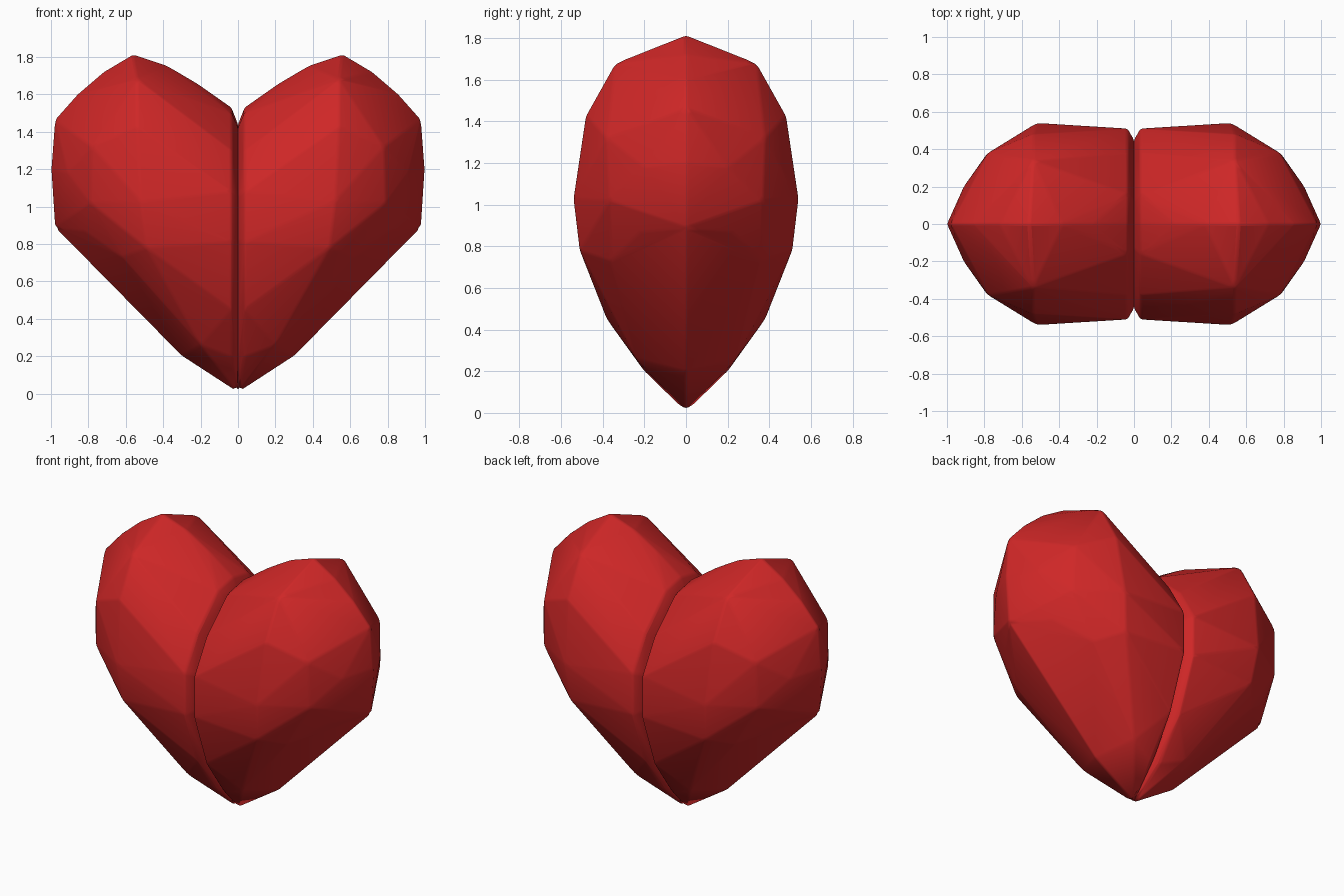
import bpy, bmesh

if "Cube" in bpy.data.objects:
    bpy.data.objects.remove(bpy.data.objects["Cube"])

red = bpy.data.materials.new("heart red")
red.diffuse_color = (0.62, 0.02, 0.02, 1)
red.use_nodes = True
red.node_tree.nodes["Principled BSDF"].inputs["Base Color"].default_value = red.diffuse_color

# Lip of the centre groove (y, z), with the groove floor set in from it
lip = [(0, 1.53), (0.16, 1.5), (0.38, 1.3), (0.51, 1.08), (0.51, 0.81), (0.38, 0.45), (0.2, 0.2)]
floor = [(0, 1.44), (0.13, 1.42), (0.32, 1.25), (0.45, 1.06), (0.45, 0.82), (0.33, 0.47), (0.17, 0.2)]

# Outer corners of a quarter of the heart
outer = [
    (0.56, 0, 1.815), (0.38, 0, 1.755), (0.22, 0, 1.66),             # top ridge
    (0.72, 0, 1.72), (0.86, 0, 1.6),
    (0.98, 0, 1.465), (1.0, 0, 1.2), (0.98, 0, 0.89),                # side ridge
    (0.3, 0, 0.2), (0, 0, 0.005),                                    # bottom ridge
    (0.54, 0.34, 1.68), (0.54, 0.48, 1.43), (0.52, 0.54, 1.03),      # lobe facets
    (0.49, 0.51, 0.78), (0.78, 0.38, 1.32), (0.79, 0.37, 1.02),
    (0.91, 0.2, 1.18), (0.82, 0.22, 0.87), (0.62, 0.36, 0.73),       # cheek facets
    (0.38, 0.38, 0.55), (0.2, 0.24, 0.26),                           # lower facets
]


def half_heart(name, side):
    points = outer + [(0.035, y, z) for y, z in lip] + [(0, y, z) for y, z in floor]
    bm = bmesh.new()
    for x, y, z in points:
        for s in ((1, -1) if y else (1,)):
            bm.verts.new((x * side, y * s, z))
    # Facets stretched over the corners
    hull = bmesh.ops.convex_hull(bm, input=bm.verts[:])
    loose = {g for g in hull["geom_interior"] + hull["geom_unused"]
             if isinstance(g, bmesh.types.BMVert)}
    bmesh.ops.delete(bm, geom=list(loose), context='VERTS')
    bmesh.ops.dissolve_limit(bm, angle_limit=0.03, verts=bm.verts[:], edges=bm.edges[:])
    bmesh.ops.recalc_face_normals(bm, faces=bm.faces[:])
    mesh = bpy.data.meshes.new(name)
    bm.to_mesh(mesh)
    bm.free()
    mesh.materials.append(red)
    ob = bpy.data.objects.new(name, mesh)
    bpy.context.collection.objects.link(ob)
    # Softened facet edges
    bevel = ob.modifiers.new("soft edges", 'BEVEL')
    bevel.width = 0.012
    bevel.segments = 2
    bevel.limit_method = 'ANGLE'
    bevel.angle_limit = 0.12
    bpy.ops.object.select_all(action='DESELECT')
    bpy.context.view_layer.objects.active = ob
    ob.select_set(True)
    bpy.ops.object.shade_smooth_by_angle(angle=0.6)


half_heart("heart_right_half", 1)
half_heart("heart_left_half", -1)
